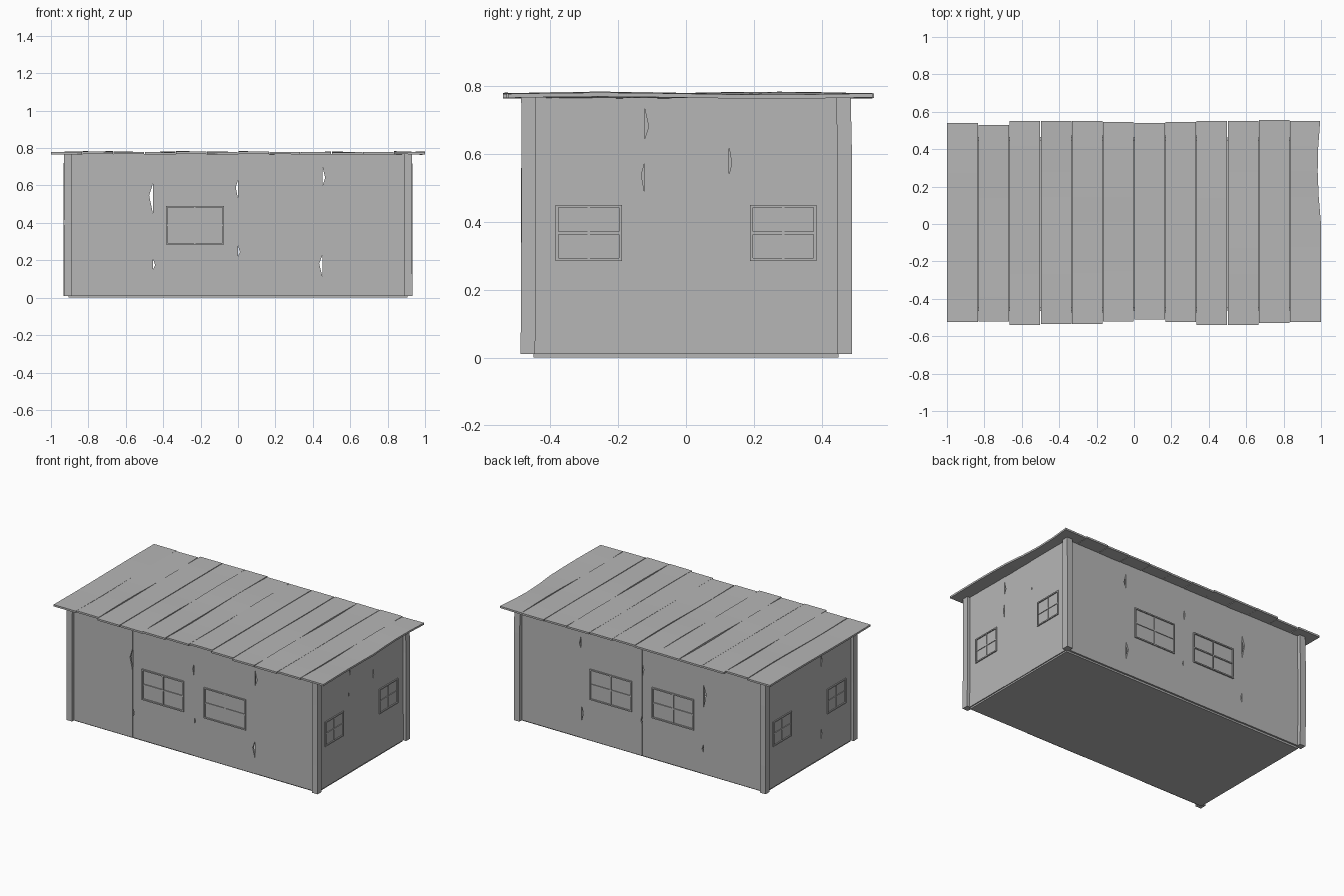
import bpy, bmesh, math, random
from mathutils import Vector

random.seed(4)
if "Cube" in bpy.data.objects:
    bpy.data.objects.remove(bpy.data.objects["Cube"], do_unlink=True)

# single weathered grey
grey = bpy.data.materials.new("weathered_grey")
grey.use_nodes = True
COL = (0.47, 0.47, 0.47, 1)
grey.diffuse_color = COL
grey.node_tree.nodes["Principled BSDF"].inputs["Base Color"].default_value = COL

HX, HY, BOTTOM, TOP = 0.912, 0.465, 0.01, 0.767


def finish(name, bm):
    bmesh.ops.recalc_face_normals(bm, faces=bm.faces)
    mesh = bpy.data.meshes.new(name)
    bm.to_mesh(mesh)
    bm.free()
    mesh.materials.append(grey)
    obj = bpy.data.objects.new(name, mesh)
    bpy.context.collection.objects.link(obj)
    return obj


def add_box(bm, lo, hi):
    lo, hi = Vector(lo), Vector(hi)
    verts = bmesh.ops.create_cube(bm, size=1)["verts"]
    for v in verts:
        v.co = Vector([a + (b - a) * (c + 0.5) for a, b, c in zip(lo, hi, v.co)])
    return verts


def wall_point(side, u, z, out):
    """Wall coordinates: u along the wall, out measured from the centre."""
    axis, sign = side
    return Vector((u, sign * out, z)) if axis == "y" else Vector((sign * out, u, z))


def wall(name, side, half, out, seams):
    """Panels side by side, with pointed splits cut into their meeting edges."""
    edges = [(-half, [])] + seams + [(half, [])]
    for i in range(len(edges) - 1):
        (a, left_gaps), (b, right_gaps) = edges[i], edges[i + 1]
        outline = [(a, BOTTOM), (b, BOTTOM)]
        for z, h, w in sorted(right_gaps):
            if w < 0:
                outline += [(b, z - h), (b + w, z + h / 5), (b, z + h)]
        outline += [(b, TOP), (a, TOP)]
        for z, h, w in sorted(left_gaps, reverse=True):
            if w > 0:
                outline += [(a, z + h), (a + w, z - h / 5), (a, z - h)]
        face_out = out - 0.002 * (i % 2)
        bm = bmesh.new()
        f = bm.faces.new([bm.verts.new(wall_point(side, u, z, face_out)) for u, z in outline])
        new = bmesh.ops.extrude_face_region(bm, geom=[f])["geom"]
        inward = wall_point(side, 0, 0, -0.012)
        bmesh.ops.translate(bm, vec=inward, verts=[g for g in new if isinstance(g, bmesh.types.BMVert)])
        finish(f"{name}_panel_{i + 1}", bm)


def window(name, side, u, half, z0, z1, out):
    """Thin frame with a cross of glazing bars."""
    bm = bmesh.new()
    t, zc = 0.008, (z0 + z1) / 2

    def bar(ua, ub, za, zb, proud):
        p = wall_point(side, ua, za, out - 0.006)
        q = wall_point(side, ub, zb, out + proud)
        add_box(bm, [min(c) for c in zip(p, q)], [max(c) for c in zip(p, q)])

    for s in (-1, 1):
        edge = u + s * (half - t / 2)
        bar(edge - t / 2, edge + t / 2, z0, z1, 0.007)
    for z in (z0, z1 - t):
        bar(u - half + t, u + half - t, z, z + t, 0.007)
    bar(u - t / 2, u + t / 2, z0 + t, z1 - t, 0.004)
    bar(u - half + t, u + half - t, zc - t / 2, zc + t / 2, 0.0045)
    finish(name, bm)


# floor slab
bm = bmesh.new()
add_box(bm, (-0.905, -0.45, 0), (0.905, 0.45, 0.018))
finish("floor", bm)

# long walls: splits are (height, half length, signed depth)
long_seams = [
    (-0.455, [(0.53, 0.08, -0.02), (0.18, 0.03, 0.012)]),
    (0.0, [(0.58, 0.05, -0.012), (0.25, 0.03, 0.01)]),
    (0.452, [(0.65, 0.05, 0.014), (0.17, 0.06, -0.018)]),
]
wall("front_wall", ("y", -1), HX, HY, long_seams)
wall("back_wall", ("y", 1), HX, HY, long_seams)

# end walls
wall("left_wall", ("x", 1), HY - 0.015, HX,
     [(-0.122, [(0.69, 0.045, 0.012), (0.53, 0.045, -0.01)]), (0.127, [(0.58, 0.04, 0.008)])])
wall("right_wall", ("x", -1), HY - 0.015, HX,
     [(-0.127, [(0.66, 0.045, -0.012), (0.17, 0.04, -0.01)]), (0.122, [])])

# windows
for s, tag in ((-1, "a"), (1, "b")):
    for sign, face in ((-1, "front"), (1, "back")):
        window(f"{face}_window_{tag}", ("y", sign), s * 0.23, 0.155, 0.285, 0.49, HY)
    for sign, face in ((1, "left"), (-1, "right")):
        window(f"{face}_window_{tag}", ("x", sign), s * 0.287, 0.098, 0.285, 0.45, HX)

# rough corner posts
for sx in (-1, 1):
    for sy in (-1, 1):
        bm = bmesh.new()
        levels = [BOTTOM, 0.2, 0.4, 0.6, TOP]
        rings = []
        for z in levels:
            j = random.uniform(-0.003, 0.003)
            rings.append([bm.verts.new((sx * (x + j / 2), sy * (y + j), z))
                          for x, y in ((0.89, 0.445), (0.932, 0.445), (0.932, 0.488), (0.89, 0.488))])
        for low, high in zip(rings, rings[1:]):
            for k in range(4):
                n = (k + 1) % 4
                bm.faces.new((low[k], low[n], high[n], high[k]))
        bm.faces.new(rings[0])
        bm.faces.new(rings[-1])
        finish(f"post_{'left' if sx > 0 else 'right'}_{'front' if sy < 0 else 'back'}", bm)

# roof boards with uneven ends and a slight warp
BACK = [0.54, 0.53, 0.55, 0.55, 0.55, 0.545, 0.54, 0.545, 0.55, 0.55, 0.555, 0.55]
FRONT = [0.525, 0.52, 0.54, 0.535, 0.535, 0.52, 0.51, 0.525, 0.54, 0.54, 0.53, 0.525]
STEPS, GAP, THICK = 8, 0.0015, 0.012
for i, (back, front) in enumerate(zip(BACK, FRONT)):
    bm = bmesh.new()
    x0, x1 = -1 + i / 6, -1 + (i + 1) / 6
    lift = random.uniform(-0.0015, 0.002)
    warp = [random.uniform(-0.005, 0.005) for _ in range(2)]
    rings = []
    for k in range(STEPS + 1):
        y = -front + (front + back) * k / STEPS
        wave = math.sin(y * math.tau)
        za, zb = (0.767 + lift + w * wave for w in warp)
        xa = x0 + (GAP if i else 0)
        xb = x1 - GAP
        if i == len(BACK) - 1:
            xb = 1 - 0.018 * max(0, math.sin(y * math.pi / 0.6))
        rings.append([bm.verts.new(p) for p in
                      ((xa, y, za), (xb, y, zb), (xb, y, zb + THICK), (xa, y, za + THICK))])
    for near, far in zip(rings, rings[1:]):
        for k in range(4):
            n = (k + 1) % 4
            bm.faces.new((near[k], near[n], far[n], far[k]))
    bm.faces.new(rings[0])
    bm.faces.new(rings[-1])
    finish(f"roof_board_{i + 1}", bm)
